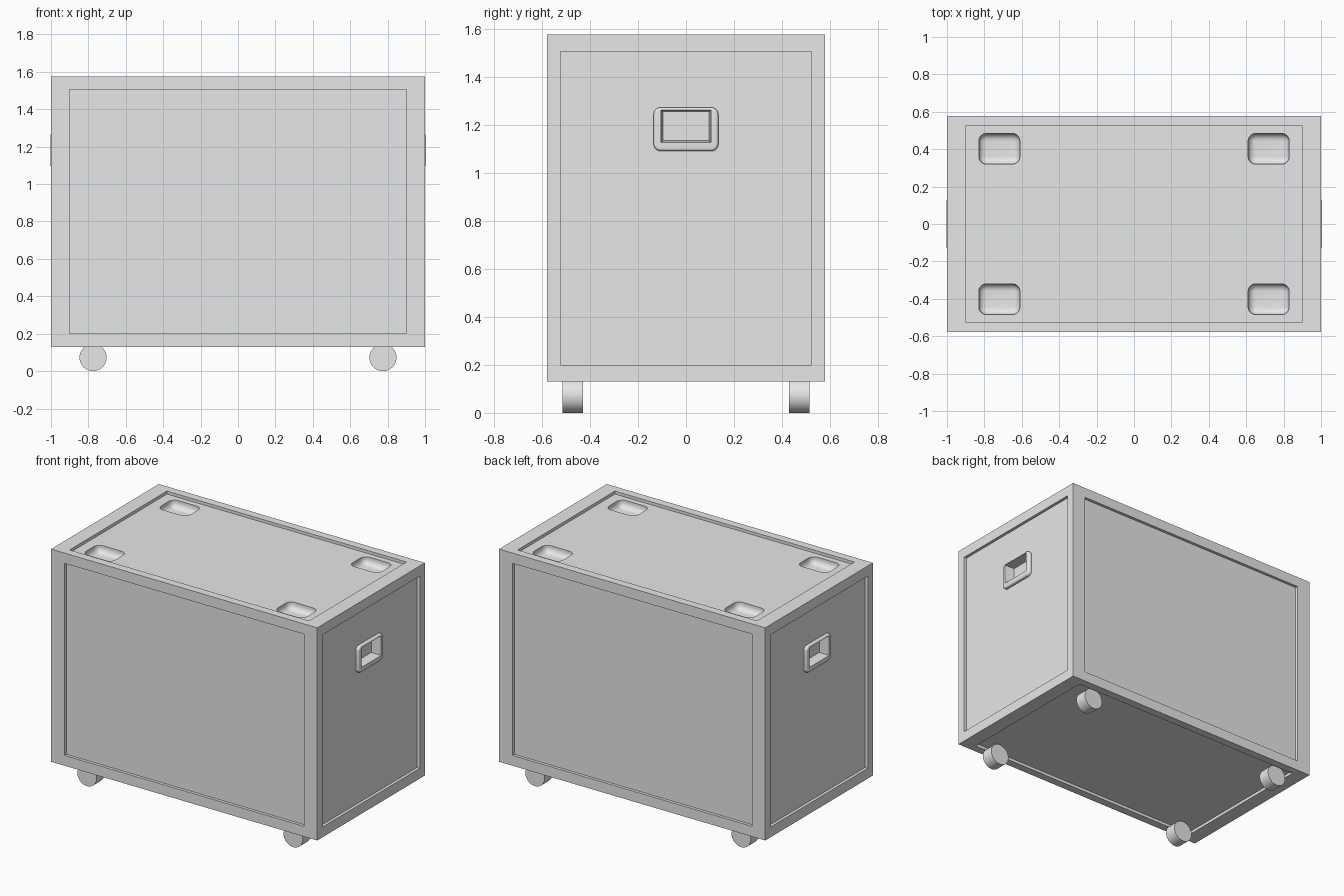
import bpy, bmesh
from mathutils import Vector

cube = bpy.data.objects.get("Cube")
if cube:
    bpy.data.objects.remove(cube, do_unlink=True)

GREY = (0.8, 0.8, 0.8, 1.0)
mat = bpy.data.materials.new("plain_grey")
mat.use_nodes = True
mat.diffuse_color = GREY
bsdf = next(n for n in mat.node_tree.nodes if n.type == 'BSDF_PRINCIPLED')
bsdf.inputs["Base Color"].default_value = GREY


def finish(bm, name):
    bmesh.ops.recalc_face_normals(bm, faces=bm.faces)
    mesh = bpy.data.meshes.new(name)
    bm.to_mesh(mesh)
    bm.free()
    mesh.materials.append(mat)
    obj = bpy.data.objects.new(name, mesh)
    bpy.context.scene.collection.objects.link(obj)
    return obj


def box(centre, size):
    bm = bmesh.new()
    bmesh.ops.create_cube(bm, size=1)
    for v in bm.verts:
        v.co = Vector(c + s * p for c, s, p in zip(centre, size, v.co))
    return bm


def rounded_box(name, centre, size, axis, end, corner, edge):
    """Box with round corners along one axis and one softened end."""
    bm = box(centre, size)
    along = [e for e in bm.edges
             if abs((e.verts[0].co - e.verts[1].co).normalized()[axis]) > 0.9]
    bmesh.ops.bevel(bm, geom=along, offset=corner, segments=6,
                    profile=0.5, affect='EDGES')
    bm.normal_update()
    cap = next(f for f in bm.faces if f.normal[axis] * end > 0.9)
    bmesh.ops.bevel(bm, geom=list(cap.edges), offset=edge, segments=5,
                    profile=0.5, affect='EDGES')
    return finish(bm, name)


def select_only(obj):
    bpy.ops.object.select_all(action='DESELECT')
    obj.select_set(True)
    bpy.context.view_layer.objects.active = obj


def cut(obj, cutter):
    mod = obj.modifiers.new("cut", 'BOOLEAN')
    mod.operation = 'DIFFERENCE'
    mod.solver = 'EXACT'
    mod.object = cutter
    select_only(obj)
    bpy.ops.object.modifier_apply(modifier=mod.name)


def smooth(obj):
    select_only(obj)
    bpy.ops.object.shade_smooth_by_angle(angle=0.6)


# Case body with a sunken panel on every side
HALF = Vector((1.0, 0.578, 0.7225))
PANEL = Vector((0.9, 0.523, 0.6525))
MID = Vector((0, 0, 0.8525))
DEPTH = 0.02
bm = box(MID, HALF * 2)
bm.normal_update()
for face in list(bm.faces):
    normal = face.normal.copy()
    axis = max(range(3), key=lambda i: abs(normal[i]))
    for sunk in (0, DEPTH):
        bmesh.ops.inset_individual(bm, faces=[face], thickness=0.01)
        for v in face.verts:
            p = v.co - MID
            for i in range(3):
                side = 1 if p[i] > 0 else -1
                p[i] = side * (HALF[i] - sunk if i == axis else PANEL[i])
            v.co = MID + p
body = finish(bm, "case_body")

# Wheel dents in the lid
for sx in (-1, 1):
    for sy in (-1, 1):
        dent = rounded_box("dent_cutter", (sx * 0.72, sy * 0.402, 1.555),
                           (0.22, 0.165, 0.1), 2, -1, 0.042, 0.038)
        cut(body, dent)
        bpy.data.objects.remove(dent, do_unlink=True)

# Side handles: raised rim around a tapered pocket
for side, label in ((1, "left"), (-1, "right")):
    rim = rounded_box(f"{label}_handle_rim", (side * 0.986, 0, 1.181),
                      (0.032, 0.27, 0.182), 0, side, 0.03, 0.012)
    bm = box((side * 0.98, 0, 1.193), (0.09, 0.216, 0.138))
    for v in bm.verts:
        if v.co.x * side < 0.98:
            v.co.y *= 0.88
            v.co.z = 1.194 + (v.co.z - 1.193) * 0.88
    pocket = finish(bm, "pocket_cutter")
    cut(body, pocket)
    cut(rim, pocket)
    bpy.data.objects.remove(pocket, do_unlink=True)
    smooth(rim)
smooth(body)

# Wheels
RADIUS = 0.0725
for sx, lr in ((1, "left"), (-1, "right")):
    for sy, fb in ((-1, "front"), (1, "back")):
        bpy.ops.mesh.primitive_cylinder_add(
            vertices=32, radius=RADIUS, depth=0.085,
            location=(sx * 0.775, sy * 0.472, RADIUS),
            rotation=(1.5708, 0, 0))
        wheel = bpy.context.object
        wheel.name = f"{fb}_{lr}_wheel"
        wheel.data.materials.append(mat)
        smooth(wheel)
